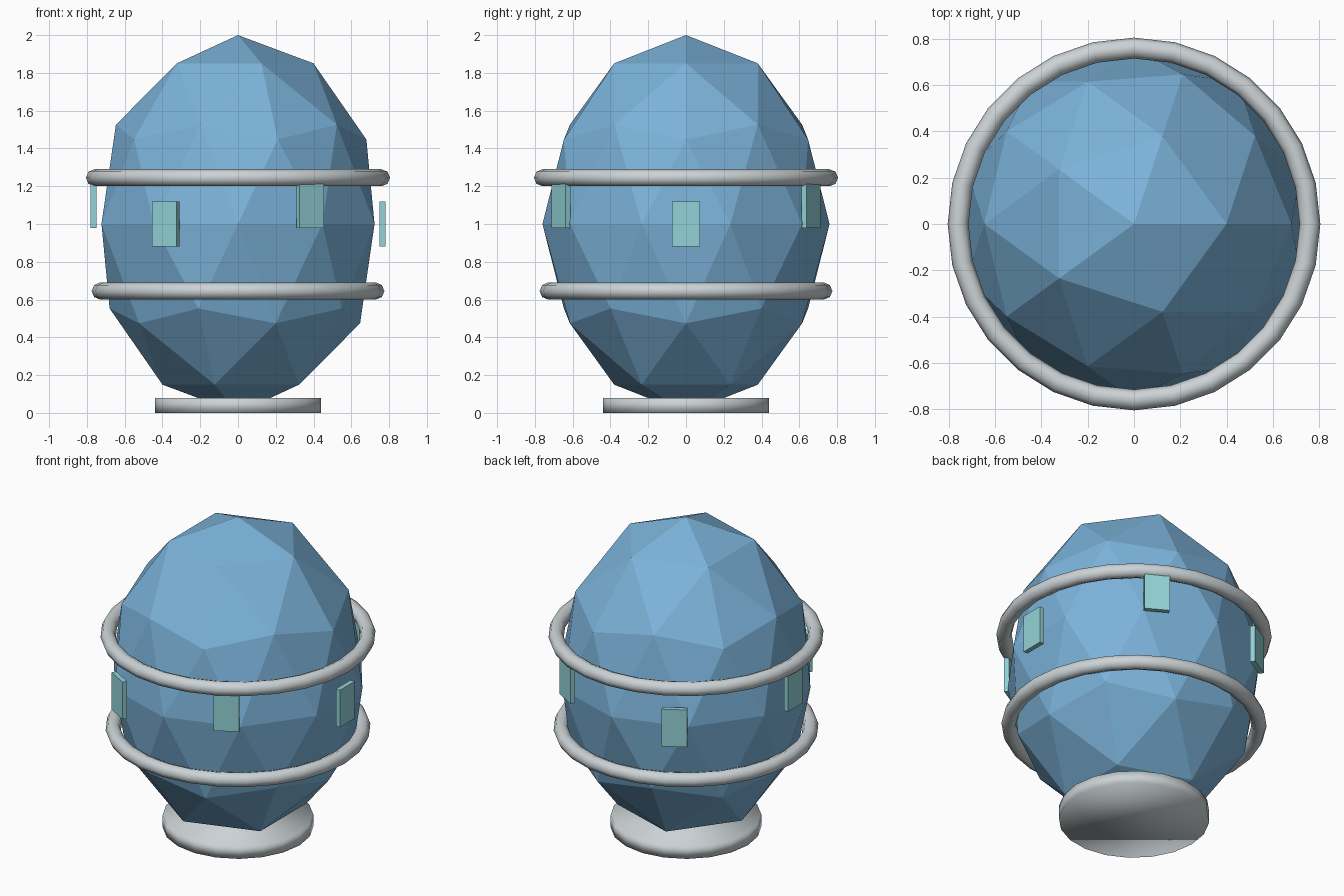
import bpy
from math import radians, cos, sin

cube = bpy.data.objects.get("Cube")
if cube:
    bpy.data.objects.remove(cube, do_unlink=True)


def material(name, rgb):
    mat = bpy.data.materials.new(name)
    mat.use_nodes = True
    mat.diffuse_color = (*rgb, 1)
    mat.node_tree.nodes["Principled BSDF"].inputs["Base Color"].default_value = (*rgb, 1)
    return mat


def finish(name, mat, smooth=False):
    obj = bpy.context.object
    obj.name = name
    obj.data.materials.append(mat)
    if smooth:
        bpy.ops.object.shade_smooth()
    return obj


blue = material("shell blue", (0.20, 0.45, 0.70))
grey = material("pale metal", (0.60, 0.65, 0.67))
aqua = material("panel aqua", (0.29, 0.65, 0.68))

# Faceted egg-shaped body
bpy.ops.mesh.primitive_ico_sphere_add(subdivisions=2, radius=1, location=(0, 0, 1))
body = finish("body", blue)
body.scale = (0.76, 0.76, 1)

# Two hoops around the body
for name, z, radius in (("upper_ring", 1.245, 0.76), ("lower_ring", 0.645, 0.73)):
    bpy.ops.mesh.primitive_torus_add(
        location=(0, 0, z), major_radius=radius, minor_radius=0.045,
        major_segments=28, minor_segments=8)
    finish(name, grey, smooth=True)

# Round foot
bpy.ops.mesh.primitive_cylinder_add(
    vertices=20, radius=0.44, depth=0.08, location=(0, 0, 0.04))
finish("foot", grey, smooth=True)

# Six floating panels, alternating low and high
for i in range(6):
    angle = radians(60 * i)
    z = 1.1 if i % 2 else 1.0
    bpy.ops.mesh.primitive_cube_add(
        size=1, location=(0.765 * cos(angle), 0.765 * sin(angle), z),
        rotation=(0, 0, angle))
    panel = finish(f"panel_{i + 1}", aqua)
    panel.scale = (0.03, 0.15, 0.24)
